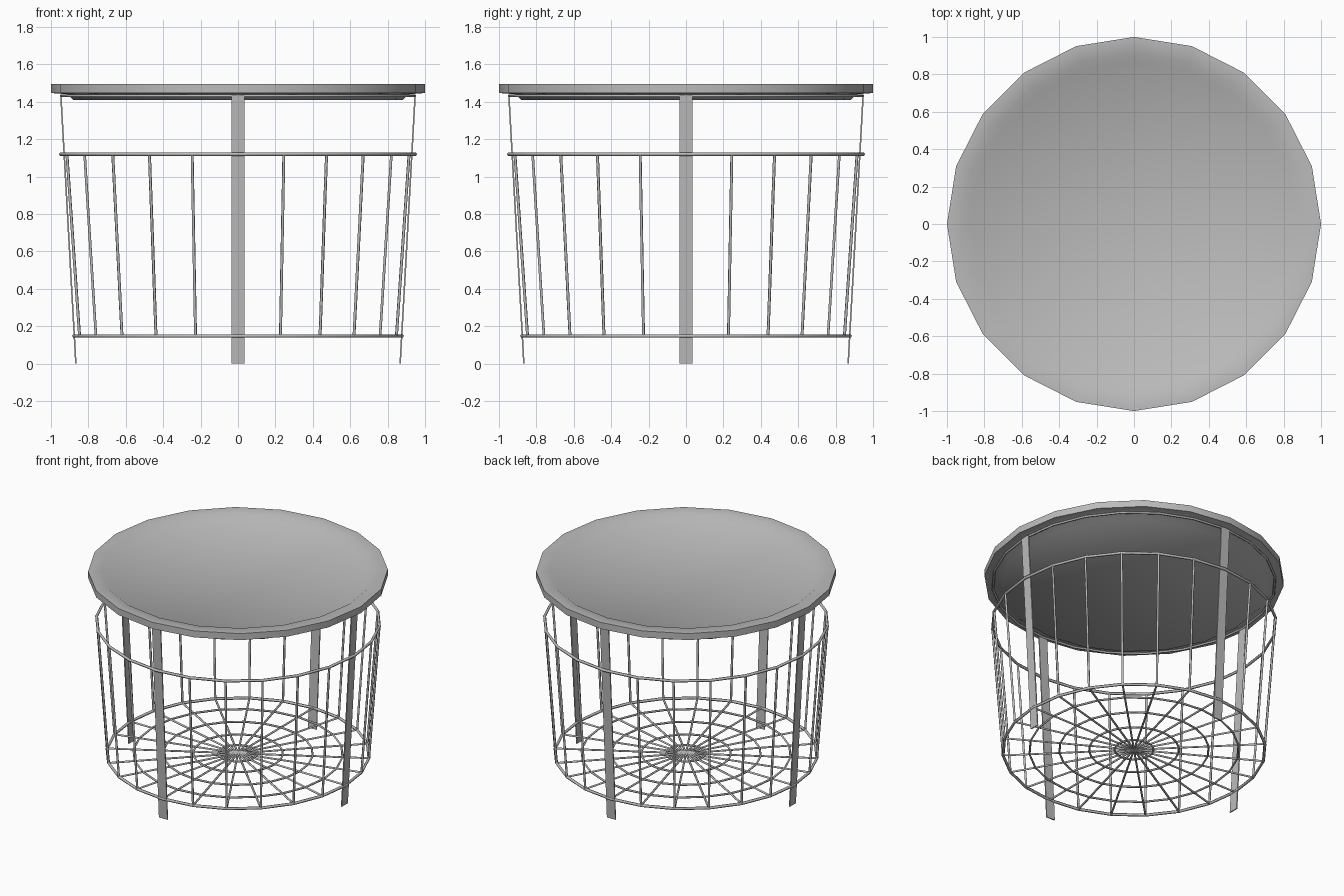
import bpy, bmesh, math
from mathutils import Vector, Matrix

cube = bpy.data.objects.get("Cube")
if cube:
    bpy.data.objects.remove(cube, do_unlink=True)

grey = bpy.data.materials.new("Grey metal")
grey.use_nodes = True
colour = (0.5, 0.5, 0.5, 1)
grey.diffuse_color = colour
grey.node_tree.nodes["Principled BSDF"].inputs["Base Color"].default_value = colour

WIRES = 24
WIRE_R = 0.008
BASE_Z, BASE_R = 0.148, 0.877
HOOP_Z, HOOP_R = 1.12, 0.947


def polar(r, a, z):
    return Vector((r * math.cos(a), r * math.sin(a), z))


def finish(bm, name, smooth=None):
    bmesh.ops.recalc_face_normals(bm, faces=bm.faces)
    mesh = bpy.data.meshes.new(name)
    bm.to_mesh(mesh)
    bm.free()
    mesh.materials.append(grey)
    obj = bpy.data.objects.new(name, mesh)
    bpy.context.collection.objects.link(obj)
    if smooth:
        bpy.ops.object.select_all(action="DESELECT")
        obj.select_set(True)
        bpy.context.view_layer.objects.active = obj
        bpy.ops.object.shade_smooth_by_angle(angle=math.radians(smooth))
    return obj


def lathe(name, profile, sides, closed=False, smooth=50):
    """Revolve (radius, height) points; a zero radius becomes a pole."""
    bm = bmesh.new()
    rows = []
    for r, z in profile:
        if r == 0:
            rows.append([bm.verts.new((0, 0, z))] * sides)
        else:
            rows.append([bm.verts.new(polar(r, math.tau * i / sides, z)) for i in range(sides)])
    pairs = list(zip(rows, rows[1:]))
    if closed:
        pairs.append((rows[-1], rows[0]))
    for low, high in pairs:
        for i in range(sides):
            j = (i + 1) % sides
            corners = dict.fromkeys((low[i], low[j], high[j], high[i]))
            bm.faces.new(list(corners))
    return finish(bm, name, smooth)


def ring(name, radius, z, thick=WIRE_R):
    section = [(radius + thick * math.cos(k * math.tau / 6),
                z + thick * math.sin(k * math.tau / 6)) for k in range(6)]
    return lathe(name, section, WIRES, closed=True, smooth=65)


def rod(bm, start, end, radius):
    axis = end - start
    turn = axis.to_track_quat("Z", "Y").to_matrix().to_4x4()
    bmesh.ops.create_cone(bm, cap_ends=True, segments=6, radius1=radius, radius2=radius,
                          depth=axis.length,
                          matrix=Matrix.Translation((start + end) / 2) @ turn)


# Round tray top with a raised rim and a shallow dish
lathe("tray_top", [(0, 1.465), (0.87, 1.465), (0.915, 1.495), (1, 1.495),
                   (1, 1.447), (0.915, 1.44), (0.88, 1.41), (0, 1.41)], 20)

# Hoops of the basket
ring("support_ring", 0.945, 1.432)
ring("upper_hoop", HOOP_R, HOOP_Z, 0.01)
ring("lower_hoop", BASE_R, BASE_Z, 0.01)
for i, radius in enumerate((0.7, 0.5, 0.3, 0.13)):
    ring(f"base_ring_{i + 1}", radius, BASE_Z, 0.007)

# Upright wires, with gaps where the legs stand
bm = bmesh.new()
for i in range(WIRES):
    if i % 6:
        a = math.tau * i / WIRES
        rod(bm, polar(BASE_R, a, BASE_Z), polar(HOOP_R, a, HOOP_Z), WIRE_R)
finish(bm, "side_wires", 65)

# Spokes of the basket floor
bm = bmesh.new()
for i in range(WIRES):
    rod(bm, Vector((0, 0, BASE_Z)), polar(BASE_R, math.tau * i / WIRES, BASE_Z), 0.007)
finish(bm, "floor_spokes", 65)

# Four flat, slightly splayed strap legs
for i, name in enumerate(("left_leg", "back_leg", "right_leg", "front_leg")):
    bm = bmesh.new()
    bmesh.ops.create_cube(bm, size=1)
    for v in bm.verts:
        up = v.co.z + 0.5
        v.co = Vector((0.867 + 0.08 * up + v.co.x * 0.008, v.co.y * 0.07, 1.435 * up))
    bm.transform(Matrix.Rotation(i * math.pi / 2, 4, "Z"))
    finish(bm, name)
